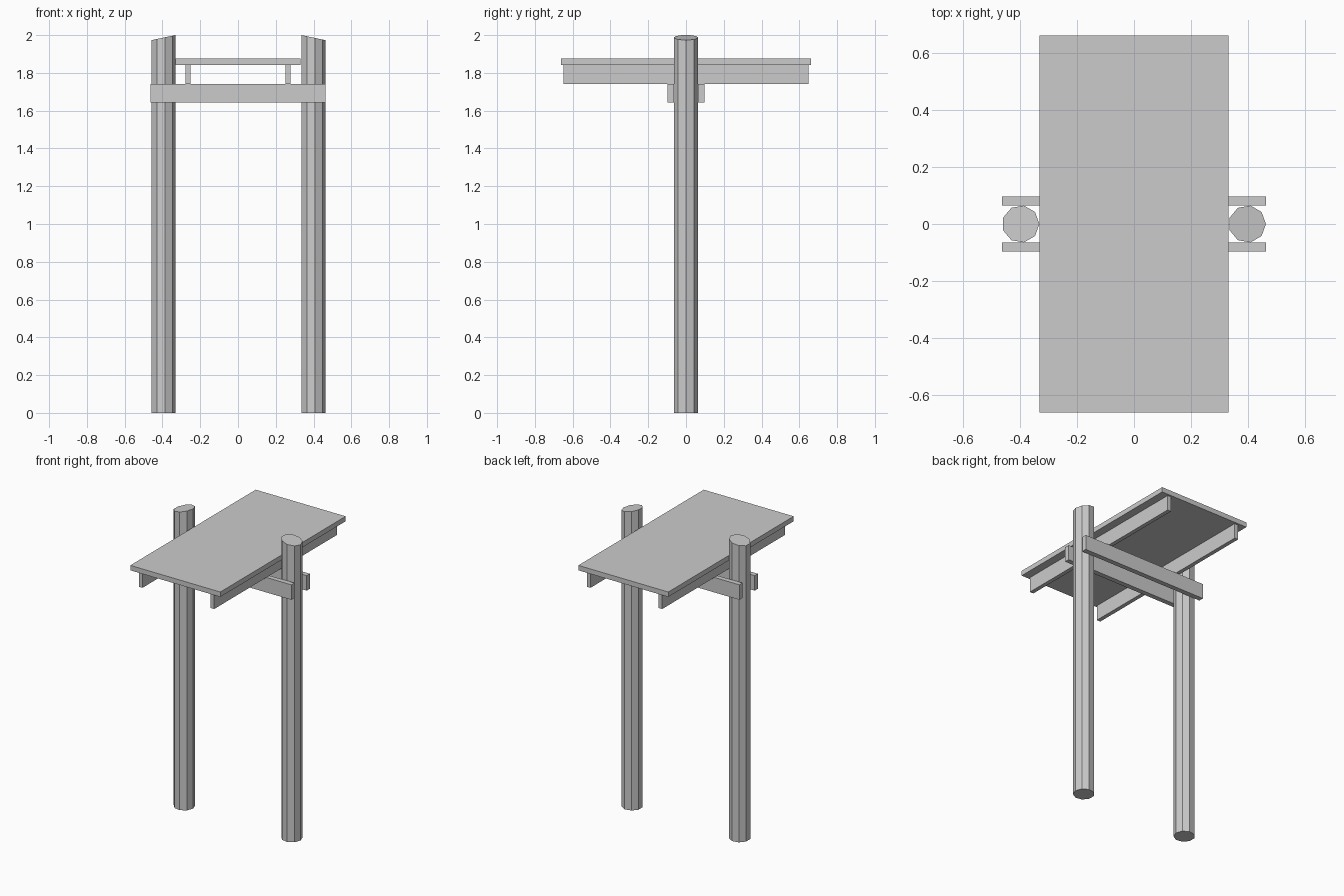
import bpy, bmesh

if "Cube" in bpy.data.objects:
    bpy.data.objects.remove(bpy.data.objects["Cube"])

def box(name, x, y, z):
    """Box from (min, max) ranges on each axis."""
    bm = bmesh.new()
    bmesh.ops.create_cube(bm, size=1)
    for v in bm.verts:
        v.co = [r[0] if c < 0 else r[1] for c, r in zip(v.co, (x, y, z))]
    return finish(name, bm)

def finish(name, bm):
    me = bpy.data.meshes.new(name)
    bm.to_mesh(me)
    bm.free()
    ob = bpy.data.objects.new(name, me)
    bpy.context.collection.objects.link(ob)
    return ob

def post(name, side):
    """Nine-sided post with its top sawn off sloping outwards."""
    cx, r = side * 0.397, 0.0655
    bm = bmesh.new()
    bmesh.ops.create_cone(bm, cap_ends=True, segments=9, radius1=r, radius2=r, depth=2)
    for v in bm.verts:
        # one corner points towards +x
        v.co.x, v.co.y = v.co.y, -v.co.x
    right = max(bm.verts, key=lambda v: v.co.x).co.x
    left = min(bm.verts, key=lambda v: v.co.x).co.x
    for v in bm.verts:
        if v.co.z > 0:
            drop = (v.co.x - left) if side > 0 else (right - v.co.x)
            v.co.z = 2.0 - drop * 0.21
        else:
            v.co.z = 0
        v.co.x += cx
    return finish(name, bm)

# Posts
post("left_post", -1)
post("right_post", 1)

# Crossbeams clamping the posts front and back
box("front_crossbeam", (-0.462, 0.462), (-0.097, -0.064), (1.642, 1.742))
box("back_crossbeam", (-0.462, 0.462), (0.064, 0.097), (1.642, 1.742))

# Rails under the platform
box("left_rail", (-0.278, -0.251), (-0.648, 0.648), (1.742, 1.842))
box("right_rail", (0.251, 0.278), (-0.648, 0.648), (1.742, 1.842))

# Platform board
box("platform", (-0.332, 0.332), (-0.661, 0.661), (1.842, 1.875))
